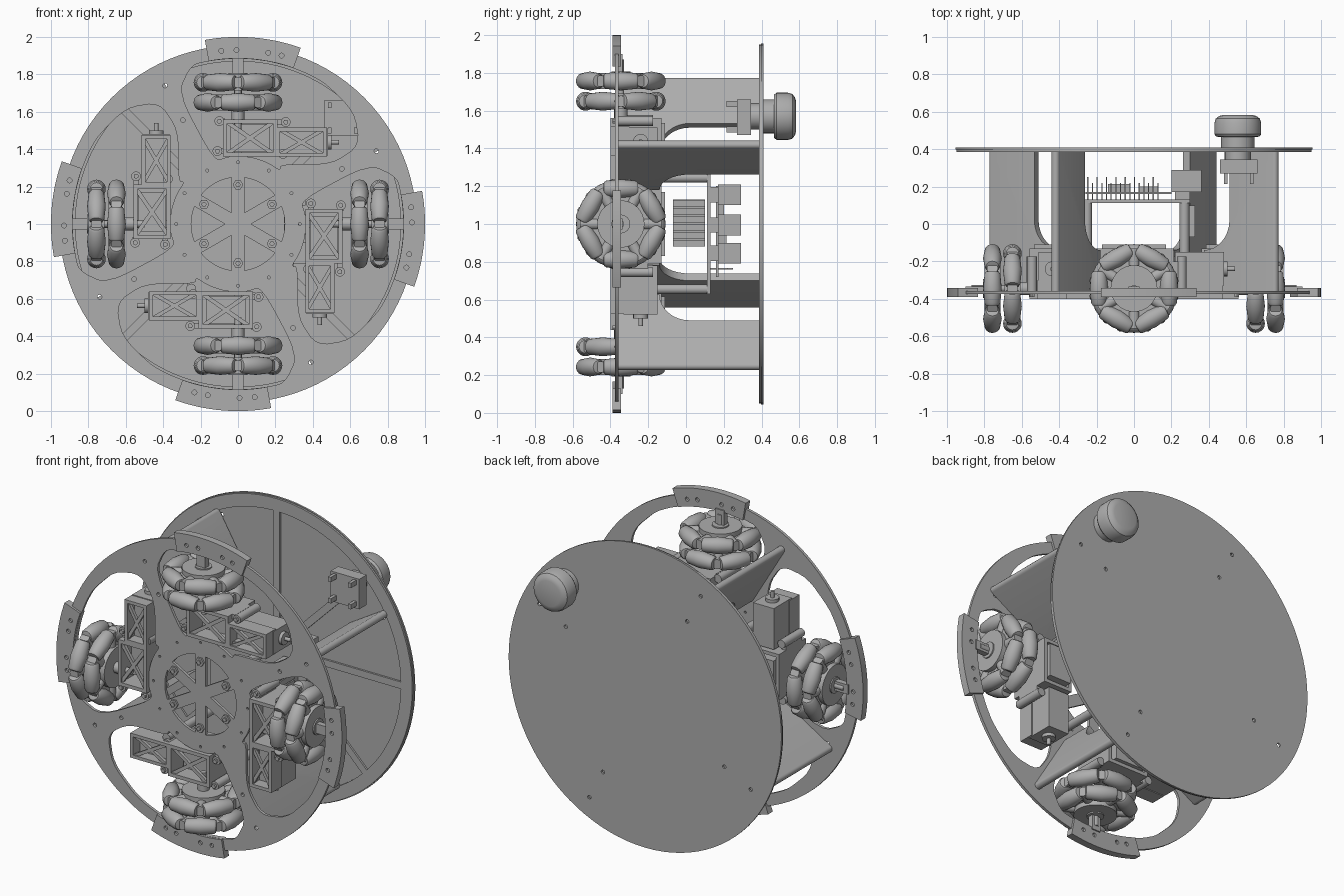
import bpy, bmesh, math
from math import sin, cos, pi, radians
from mathutils import Matrix, Vector

cube = bpy.data.objects.get("Cube")
if cube:
    bpy.data.objects.remove(cube)

grey = bpy.data.materials.new("plain grey")
grey.use_nodes = True
grey.diffuse_color = (0.42, 0.42, 0.42, 1)
grey.node_tree.nodes["Principled BSDF"].inputs["Base Color"].default_value = (0.42, 0.42, 0.42, 1)

CENTRE = Matrix.Translation((0, 0, 1))
WHEEL_Y = -0.345


# Helpers: everything is modelled around the y axis, then lifted to z = 1
def finish(bm, name, copies=1):
    bmesh.ops.remove_doubles(bm, verts=bm.verts, dist=0.0001)
    bmesh.ops.recalc_face_normals(bm, faces=bm.faces)
    me = bpy.data.meshes.new(name)
    bm.to_mesh(me)
    bm.free()
    me.materials.append(grey)
    me.shade_smooth()
    me.set_sharp_from_angle(angle=radians(32))
    for k in range(copies):
        ob = bpy.data.objects.new(name if copies == 1 else f"{name}_{k + 1}", me)
        bpy.context.collection.objects.link(ob)
        ob.matrix_world = CENTRE @ Matrix.Rotation(k * pi / 2, 4, 'Y')


def box(bm, x, y, z, turn=0):
    size = Matrix.Diagonal((x[1] - x[0], y[1] - y[0], z[1] - z[0], 1))
    mid = Matrix.Translation(((x[0] + x[1]) / 2, (y[0] + y[1]) / 2, (z[0] + z[1]) / 2))
    bmesh.ops.create_cube(bm, size=1, matrix=mid @ Matrix.Rotation(turn, 4, 'Y') @ size)


def lathe(bm, profile, start, axis, n=20):
    """Closed turned solid; profile holds (distance along axis, radius)."""
    m = Matrix.Translation(start) @ Vector(axis).to_track_quat('Z', 'Y').to_matrix().to_4x4()
    rings = [[bm.verts.new(m @ Vector((r * cos(2 * pi * i / n), r * sin(2 * pi * i / n), d)))
              for i in range(n)] for d, r in profile]
    for a, b in zip(rings, rings[1:]):
        for i in range(n):
            bm.faces.new((a[i], a[(i + 1) % n], b[(i + 1) % n], b[i]))
    bm.faces.new(rings[0][::-1])
    bm.faces.new(rings[-1])


def rod(bm, start, axis, length, r, n=16):
    lathe(bm, [(0, r), (length, r)], start, axis, n)


def arc(r, a, b, n, cx=0, cz=0):
    return [(cx + r * cos(a + (b - a) * i / n), cz + r * sin(a + (b - a) * i / n)) for i in range(n + 1)]


def circle(r, cx=0, cz=0, n=12):
    return arc(r, 0, 2 * pi, n, cx, cz)[:-1]


def pie(r, a, b, h):
    """Sector window that leaves straight spokes of half width h."""
    d, m, off = h / sin((b - a) / 2), (a + b) / 2, math.asin(h / r)
    return [(d * cos(m), d * sin(m))] + arc(r, a + off, b - off, 14)


def quarter_turns(pts):
    return [[(x * cos(k * pi / 2) - z * sin(k * pi / 2), x * sin(k * pi / 2) + z * cos(k * pi / 2))
             for x, z in pts] for k in range(4)]


def soften(pts, rounds=2):
    for _ in range(rounds):
        out = []
        for (a, b), (c, d) in zip(pts, pts[1:] + pts[:1]):
            out += [(a * .8 + c * .2, b * .8 + d * .2), (a * .2 + c * .8, b * .2 + d * .8)]
        pts = out
    return pts


def sheet(loops, y, name, copies=1):
    """Flat plate in the xz plane; inner loops become holes."""
    cu = bpy.data.curves.new(name, 'CURVE')
    cu.dimensions, cu.fill_mode, cu.extrude = '2D', 'BOTH', (y[1] - y[0]) / 2
    for pts in loops:
        sp = cu.splines.new('POLY')
        sp.points.add(len(pts) - 1)
        for p, (u, v) in zip(sp.points, pts):
            p.co = (u, v, 0, 1)
        sp.use_cyclic_u = True
    tmp = bpy.data.objects.new(name, cu)
    bpy.context.collection.objects.link(tmp)
    me = bpy.data.meshes.new_from_object(tmp.evaluated_get(bpy.context.evaluated_depsgraph_get()))
    bpy.data.objects.remove(tmp)
    bm = bmesh.new()
    bm.from_mesh(me)
    bm.transform(Matrix.Translation((0, (y[0] + y[1]) / 2, 0)) @ Matrix.Rotation(pi / 2, 4, 'X'))
    finish(bm, name, copies)


# Front plate: four wheel openings, hub windows, small drill holes
opening = soften([(-.125, .335), (-.32, .70), (-.25, .85)]
                 + arc(.885, radians(100), radians(58), 6)
                 + [(.62, .60), (.65, .42), (.50, .32), (.23, .32)]
                 + arc(.365, radians(52), radians(98), 4))
drills = [loop for p in ((-.39, .74), (-.295, .555)) for loop in quarter_turns(circle(.012, *p))]
hub = [pie(.25, radians(30 + 60 * k), radians(90 + 60 * k), .035) for k in range(6)]
ring_holes = [circle(.008, .33 * cos(k * pi / 6), .33 * sin(k * pi / 6), 8) for k in range(12)]
sheet([circle(.955, n=96)] + quarter_turns(opening) + drills + hub + ring_holes,
      (-.375, -.357), "front_plate")

bm = bmesh.new()
for k in range(6):
    a = radians(30 + 60 * k)
    rod(bm, (.21 * cos(a), -.37, .21 * sin(a)), (0, -1, 0), .017, .028, 6)
    rod(bm, (.21 * cos(a), -.37, .21 * sin(a)), (0, -1, 0), .026, .013, 12)
finish(bm, "hub_bolts")

# Back plate with raised rim and spokes on its inner side
sheet([circle(.955, n=96)] + drills, (.398, .41), "back_plate")
sheet([circle(.95, n=96)] + [pie(.87, k * pi / 4, (k + 1) * pi / 4, .022) for k in range(8)],
      (.386, .399), "back_plate_ribs")

# Bumpers on the rim
a, b = radians(70.4), radians(100.2)
screw_holes = [circle(.013, .93 * cos(radians(t)), .93 * sin(radians(t))) for t in (75.5, 80, 90.5, 95.5)]
sheet([arc(1, a, b, 16) + arc(.885, b, a, 16)] + screw_holes, (-.389, -.343), "bumper", 4)

# Support walls between the plates
bm = bmesh.new()
side = [(0, -.36), (0, .39), (.29, .39), (.29, .02)] + arc(.16, pi, 1.5 * pi, 8, .45, .02)[1:] + [(.45, -.36)]
along, across = Vector((-.857, 0, -.514)), Vector((-.514, 0, .857))
face = bm.faces.new([bm.verts.new(Vector((.77, y, .43)) + along * s - across * .022) for s, y in side])
grown = bmesh.ops.extrude_face_region(bm, geom=[face])
bmesh.ops.translate(bm, vec=across * .044, verts=[v for v in grown["geom"] if isinstance(v, bmesh.types.BMVert)])
long_edges = [e for e in bm.edges if abs((e.verts[0].co - e.verts[1].co).normalized().y) > .99
              and e.calc_length() > .6]
bmesh.ops.bevel(bm, geom=long_edges, offset=.02, segments=4, affect='EDGES', profile=.5)
finish(bm, "support_wall", 4)

# Double roller wheels
bm = bmesh.new()
barrel = [(-.092, .022), (-.09, .034), (-.078, .042), (0, .05), (.078, .042), (.09, .034), (.092, .022)]
for z, phase in ((.65, pi / 2), (.757, pi / 3)):
    rod(bm, (0, WHEEL_Y, z - .042), (0, 0, 1), .084, .125, 32)
    rod(bm, (0, WHEEL_Y, z - .012), (0, 0, 1), .024, .172, 32)
    for k in range(6):
        t = phase + k * pi / 3
        lathe(bm, barrel, (.187 * cos(t), WHEEL_Y + .187 * sin(t), z), (-sin(t), cos(t), 0))
        t += pi / 6
        rod(bm, (.09 * cos(t), WHEEL_Y + .09 * sin(t), z), (cos(t), sin(t), 0), .125, .03)
rod(bm, (0, WHEEL_Y, .795), (0, 0, 1), .012, .05)
rod(bm, (0, WHEEL_Y, .5), (0, 0, 1), .37, .018)
finish(bm, "roller_wheel", 4)

# Rim brackets that hold the outer axle ends
bm = bmesh.new()
box(bm, (-.03, .03), (-.372, -.335), (.805, .9))
finish(bm, "axle_bracket", 4)


# Gearbox and motor cages with crossed braces
def cage(bm, x, y, z, bar):
    cx, cz = (x[0] + x[1]) / 2, (z[0] + z[1]) / 2
    w, h = x[1] - x[0], z[1] - z[0]
    for s in (0, 1):
        box(bm, (x[s] - bar * s, x[s] + bar * (1 - s)), y, z)
        box(bm, x, y, (z[s] - bar * s, z[s] + bar * (1 - s)))
        tilt = math.atan2(h, w) * (1 - 2 * s)
        half = math.hypot(w, h) / 2 - bar
        box(bm, (cx - half, cx + half), (y[0] + .01, y[0] + .03), (cz - bar / 2, cz + bar / 2), tilt)


bm = bmesh.new()
cage(bm, (-.08, .21), (-.4, -.13), (.36, .56), .022)
box(bm, (-.04, .17), (-.30, -.11), (.385, .535))
for x, z in ((.255, .545), (-.11, .39), (.24, .375), (-.1, .55)):
    rod(bm, (x, -.375, z), (0, 1, 0), .2, .026)
    rod(bm, (x, -.39, z), (0, 1, 0), .02, .014, 6)
    box(bm, (min(x, .2), max(x, -.07)), (-.36, -.2), (z - .015, z + .015))
rod(bm, (0, WHEEL_Y, .55), (0, 0, 1), .06, .035)
finish(bm, "gearbox", 4)

bm = bmesh.new()
cage(bm, (.205, .475), (-.4, -.3), (.36, .515), .02)
box(bm, (.22, .48), (-.33, -.15), (.365, .51))
rod(bm, (.48, -.24, .437), (1, 0, 0), .02, .04)
rod(bm, (.48, -.24, .437), (1, 0, 0), .06, .012)
finish(bm, "motor", 4)

# Circuit board on posts
bm = bmesh.new()
box(bm, (-.27, .3), (.112, .13), (-.37, .27))
box(bm, (-.26, .2), (.16, .172), (-.28, .2))
for x in (-.25, .27):
    for z in (-.345, .245):
        rod(bm, (x, -.36, z), (0, 1, 0), .49, .026)
finish(bm, "circuit_board")

bm = bmesh.new()
for z in (.1, -.06, -.21):
    box(bm, (.2, .36), (.17, .29), (z, z + .11))
    box(bm, (.22, .3), (.13, .18), (z + .015, z + .095))
box(bm, (-.14, -.02), (.17, .215), (-.1, .02))
box(bm, (.03, .13), (.17, .2), (.05, .15))
for i in range(16):
    for z in (-.24, .17):
        box(bm, (-.25 + i * .025, -.244 + i * .025), (.12, .25 - .03 * (i % 2)), (z, z + .006))
finish(bm, "board_parts")

# Ribbed battery pack beside the board
bm = bmesh.new()
box(bm, (.25, .31), (-.07, .1), (-.12, .13))
for i in range(6):
    box(bm, (.245, .325), (-.07, .1), (-.12 + i * .042, -.085 + i * .042))
finish(bm, "battery_pack")

# Push button through the back plate
bm = bmesh.new()
lathe(bm, [(0, .09), (.06, .09), (.062, .115), (.075, .125), (.135, .125),
           (.158, .118), (.172, .1), (.178, .08)], (.555, .405, .57), (0, 1, 0), 32)
rod(bm, (.555, .34, .57), (0, 1, 0), .06, .07)
box(bm, (.46, .66), (.27, .345), (.47, .66))
for x in (.49, .63):
    for z in (.5, .635):
        box(bm, (x - .01, x + .01), (.215, .28), (z - .015, z + .015))
finish(bm, "push_button")
